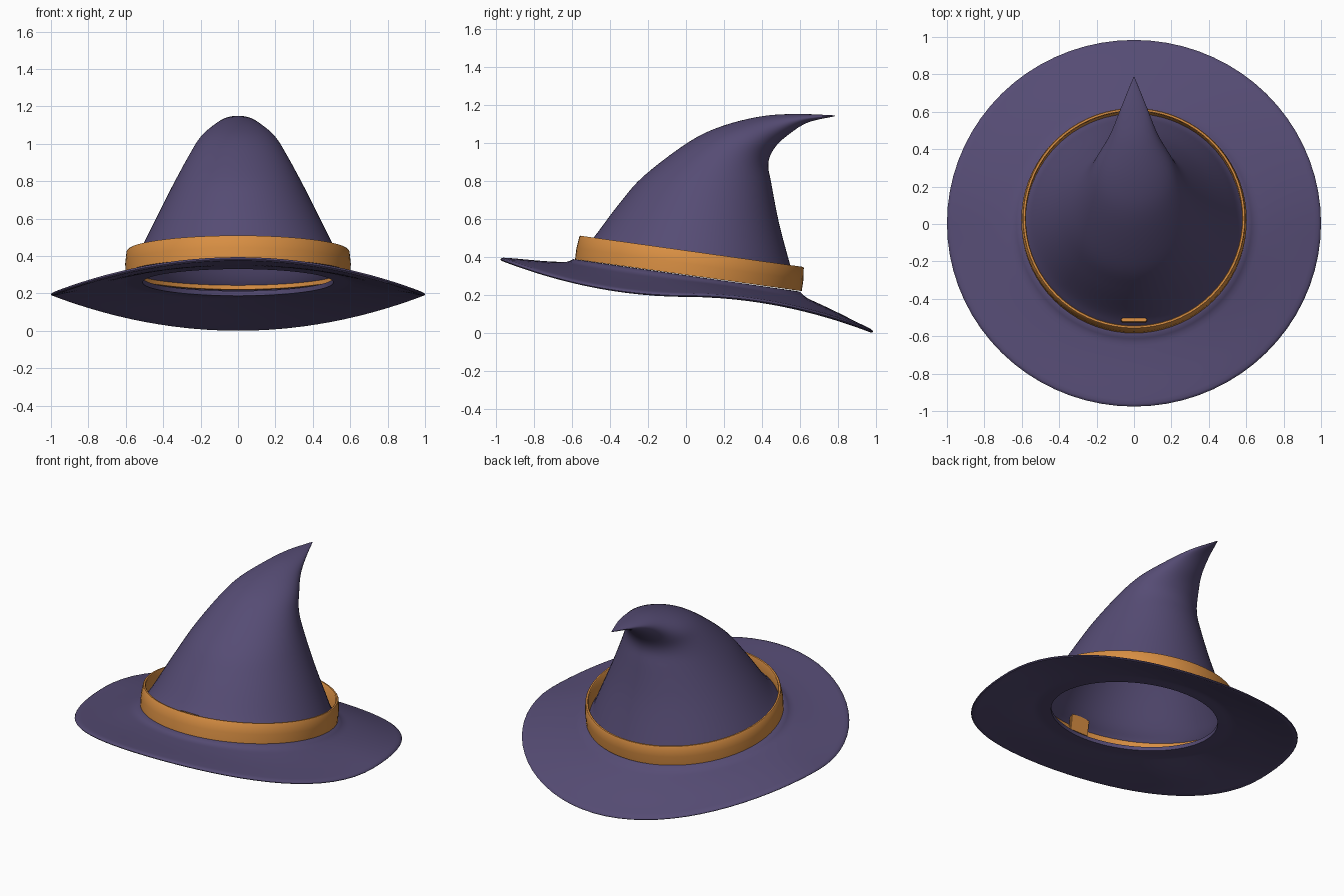
import bpy, bmesh, math
from mathutils import Vector, Matrix

if "Cube" in bpy.data.objects:
    bpy.data.objects.remove(bpy.data.objects["Cube"])

SEG = 72
ANGLES = [2 * math.pi * i / SEG for i in range(SEG)]


def material(name, rgb):
    m = bpy.data.materials.new(name)
    m.use_nodes = True
    m.diffuse_color = (*rgb, 1)
    m.node_tree.nodes["Principled BSDF"].inputs["Base Color"].default_value = (*rgb, 1)
    return m


purple = material("dusky purple", (0.092, 0.072, 0.175))
orange = material("warm orange", (0.68, 0.27, 0.055))


def finish(name, bm, mat, angle=40):
    bmesh.ops.recalc_face_normals(bm, faces=bm.faces)
    mesh = bpy.data.meshes.new(name)
    bm.to_mesh(mesh)
    bm.free()
    mesh.materials.append(mat)
    ob = bpy.data.objects.new(name, mesh)
    bpy.context.collection.objects.link(ob)
    bpy.ops.object.select_all(action="DESELECT")
    ob.select_set(True)
    bpy.context.view_layer.objects.active = ob
    bpy.ops.object.shade_smooth_by_angle(angle=math.radians(angle))
    return ob


def loft(rings, loop=False, cap_end=False):
    """Skin a list of rings, each a list of SEG points."""
    bm = bmesh.new()
    vs = [[bm.verts.new(p) for p in ring] for ring in rings]
    pairs = list(zip(vs, vs[1:]))
    if loop:
        pairs.append((vs[-1], vs[0]))
    for a, b in pairs:
        for i in range(SEG):
            j = (i + 1) % SEG
            bm.faces.new((a[i], a[j], b[j], b[i]))
    if cap_end:
        bm.faces.new(vs[-1])
    return bm


# Brim: a thick ring, turned up in front and drooping at the back
HOLE, BAND_R = 0.51, 0.6


def brim_point(r, a, drop, top):
    s = math.sin(a)
    t = max(0, (r - BAND_R) / (1 - BAND_R))
    inner = 0.285 - 0.14 * r * s
    edge = 0.205 - 0.19 * s * abs(s)
    z = inner * (1 - t) + edge * t
    z += 0.02 * s * math.sin(math.pi * t) * (1 - 0.3 * t)
    if top:
        z += 0.024 * max(0, 1 - abs(r - BAND_R) / 0.06) ** 2
    return (r * math.cos(a), 0.98 * r * s + 0.004, z - drop)


STEPS = 24
radii = [HOLE + (0.985 - HOLE) * i / STEPS for i in range(STEPS + 1)]
profile = [(r, 0, True) for r in radii]
profile += [(0.996, 0.004, True), (1, 0.01, True), (0.996, 0.016, True)]
profile += [(r, 0.02 + 0.012 * (1 - r), False) for r in reversed(radii)]
finish("brim", loft([[brim_point(r, a, d, top) for a in ANGLES]
                     for r, d, top in profile], loop=True), purple)

# Crown: elliptical sections (front y, front z, back y, back z, half width)
sections = [
    (-0.578, 0.40, 0.602, 0.222, 0.592),
    (-0.55, 0.435, 0.574, 0.275, 0.562),
    (-0.486, 0.50, 0.549, 0.353, 0.525),
    (-0.35, 0.68, 0.49, 0.574, 0.425),
    (-0.22, 0.826, 0.449, 0.784, 0.335),
    (0.018, 1.005, 0.433, 0.89, 0.255),
    (0.20, 1.09, 0.465, 0.97, 0.20),
    (0.41, 1.14, 0.533, 1.037, 0.128),
    (0.60, 1.15, 0.64, 1.105, 0.07),
    (0.785, 1.143, 0.785, 1.139, 0.003),
]


def smooth_sections(pts, n):
    """Catmull-Rom interpolation through the sections."""
    pts = [Vector(p) for p in pts]
    ext = [2 * pts[0] - pts[1]] + pts + [2 * pts[-1] - pts[-2]]
    out = []
    for p, q, r, s in zip(ext, ext[1:], ext[2:], ext[3:]):
        for k in range(n):
            t = k / n
            out.append(0.5 * (2 * q + (r - p) * t + (2 * p - 5 * q + 4 * r - s) * t ** 2
                              + (3 * q - p - 3 * r + s) * t ** 3))
    return out + [pts[-1]]


def crown_ring(sec):
    fy, fz, by, bz, w = sec
    return [(w * math.cos(a),
             (fy + by) / 2 + (by - fy) / 2 * math.sin(a),
             (fz + bz) / 2 + (bz - fz) / 2 * math.sin(a)) for a in ANGLES]


finish("crown", loft([crown_ring(s) for s in smooth_sections(sections, 5)],
                     cap_end=True), purple, 70)

# Band: an open tilted hoop around the crown
tilt = Matrix.Translation((0, 0.0125, 0.302)) @ Matrix.Rotation(-math.atan(0.14), 4, "X")
hoop = [(0.602, 0), (0.603, 0.06), (0.596, 0.122), (0.592, 0.127),
        (0.582, 0.127), (0.578, 0.122), (0.58, 0)]
finish("hat_band", loft([[tilt @ Vector((r * math.cos(a), r * math.sin(a), z))
                          for a in ANGLES] for r, z in hoop], loop=True), orange)

# Buckle: a small plate tucked between the band and the crown at the front
bm = bmesh.new()
bmesh.ops.create_cube(bm, size=1, matrix=tilt @ Matrix.Translation((0, -0.545, 0.055))
                      @ Matrix.Diagonal((0.14, 0.02, 0.12, 1)))
bmesh.ops.bevel(bm, geom=bm.edges[:], offset=0.005, segments=2, affect="EDGES")
finish("buckle", bm, orange)
